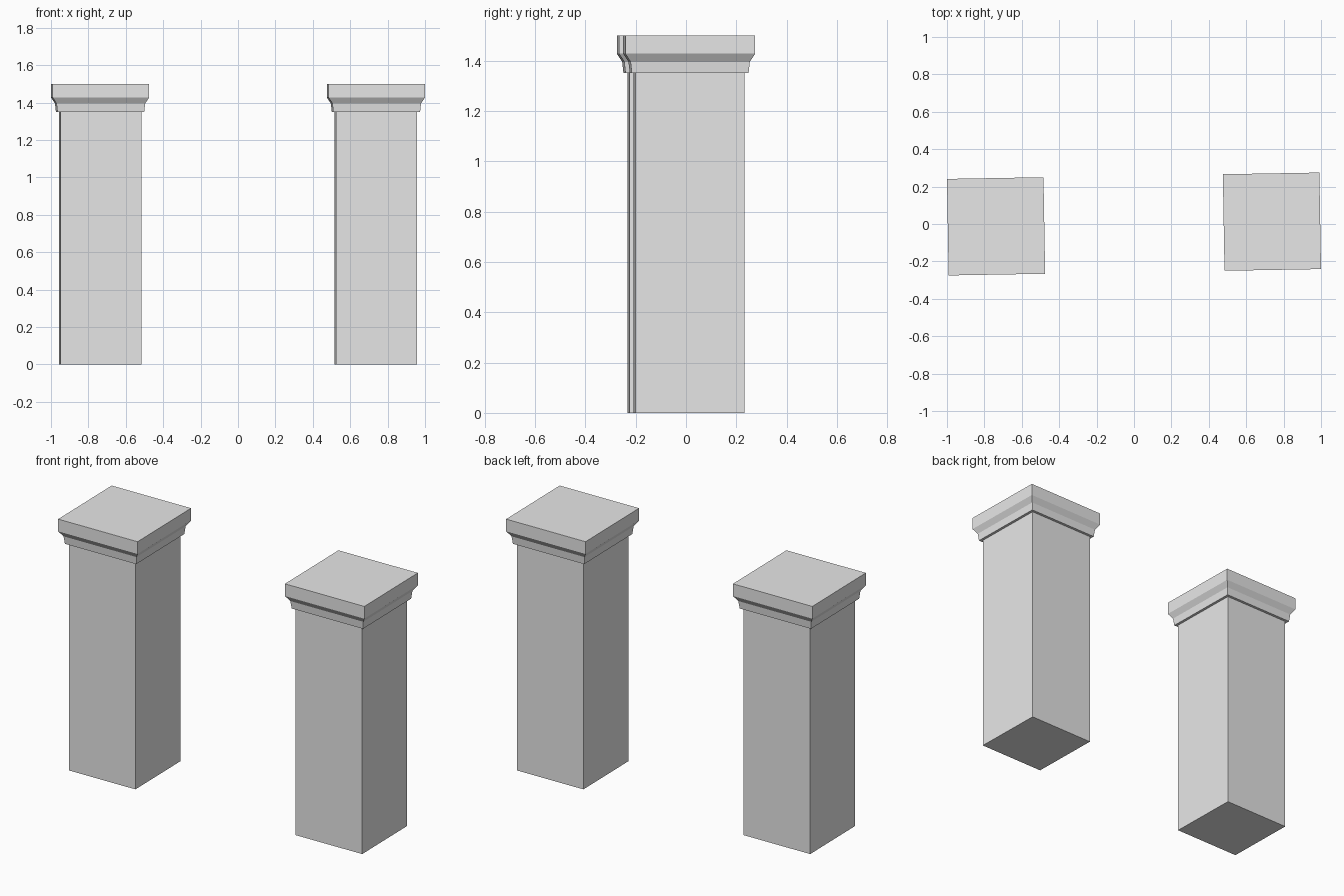
import bpy, bmesh
from math import radians

cube = bpy.data.objects.get("Cube")
if cube:
    bpy.data.objects.remove(cube, do_unlink=True)

stone = bpy.data.materials.new("plain grey stone")
stone.use_nodes = True
GREY = (0.8, 0.8, 0.8, 1)
stone.diffuse_color = GREY
stone.node_tree.nodes["Principled BSDF"].inputs["Base Color"].default_value = GREY


def square_loft(name, profile, location, turn):
    """Closed square solid lofted through (half width, height) pairs."""
    bm = bmesh.new()
    rings = [[bm.verts.new((sx * h, sy * h, z))
              for sx, sy in ((-1, -1), (1, -1), (1, 1), (-1, 1))]
             for h, z in profile]
    for low, high in zip(rings, rings[1:]):
        for i in range(4):
            j = (i + 1) % 4
            bm.faces.new((low[i], low[j], high[j], high[i]))
    bm.faces.new(rings[0][::-1])
    bm.faces.new(rings[-1])
    mesh = bpy.data.meshes.new(name)
    bm.to_mesh(mesh)
    bm.free()
    mesh.materials.append(stone)
    obj = bpy.data.objects.new(name, mesh)
    obj.location = location
    obj.rotation_euler.z = turn
    bpy.context.collection.objects.link(obj)


SHAFT = [(0.2165, 0), (0.2165, 1.35)]
CAPITAL = [(0.232, 1.35), (0.237, 1.395), (0.258, 1.427), (0.258, 1.5)]

# Two matching pillars, each turned slightly
for side, s in (("left", 1), ("right", -1)):
    place = (s * 0.7375, s * 0.0125, 0)
    square_loft(side + "_pillar_shaft", SHAFT, place, radians(1))
    square_loft(side + "_pillar_capital", CAPITAL, place, radians(1))
